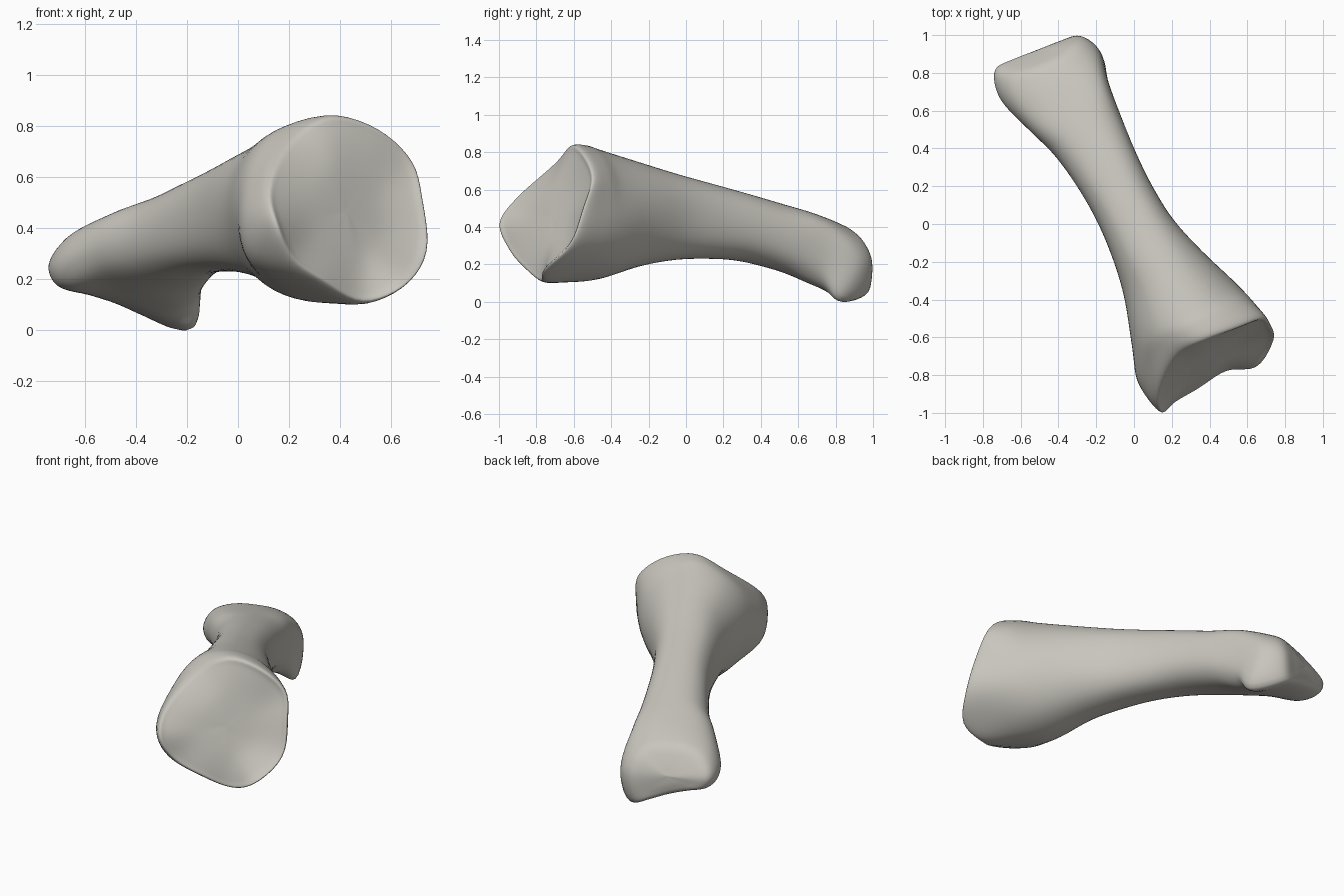
import bpy, bmesh, math
from mathutils import Vector, Matrix

cube = bpy.data.objects.get("Cube")
if cube:
    bpy.data.objects.remove(cube)

STEPS_AROUND, STEPS_ALONG = 5, 7


def spline_point(a, b, c, d, u):
    """Point between b and c on a centripetal spline, which never loops at tight rims."""
    t1 = max((b - a).length, 0.0001) ** 0.5
    t2 = t1 + max((c - b).length, 0.0001) ** 0.5
    t3 = t2 + max((d - c).length, 0.0001) ** 0.5
    t = t1 + (t2 - t1) * u
    ab, bc, cd = a.lerp(b, t / t1), b.lerp(c, u), c.lerp(d, (t - t2) / (t3 - t2))
    return ab.lerp(bc, t / t2).lerp(bc.lerp(cd, (t - t1) / (t3 - t1)), u)


def smooth_path(points, steps, closed):
    n = len(points)
    pick = (lambda i: points[i % n]) if closed else (lambda i: points[min(max(i, 0), n - 1)])
    out = [spline_point(pick(i - 1), pick(i), pick(i + 1), pick(i + 2), k / steps)
           for i in range(n if closed else n - 1) for k in range(steps)]
    return out if closed else out + [points[-1]]


def shaft_ring(along, left, right, top, bottom, power=0.85, tilt=0.0):
    """Rounded section; tilt lowers its underside towards the right."""
    ring = []
    for i in range(12):
        a = math.tau * i / 12
        c, s = (math.copysign(abs(f) ** power, f) for f in (math.cos(a), math.sin(a)))
        side = (left + right) / 2 + c * (right - left) / 2
        z = (top + bottom) / 2 + s * (top - bottom) / 2
        ring.append(Vector((along, side, z - tilt * side * max(0, 0.3 - s))))
    return ring


def scaled(ring, k):
    mid = sum(ring, Vector()) / len(ring)
    return [mid.lerp(p, k) for p in ring]


def cap(ring, k, flatten, face):
    """Ring shrunk about its centre and drawn towards a joint face."""
    out = scaled(ring, k)
    for p in out:
        p.x += (face(p.y, p.z) - p.x) * flatten
    return out


def base_face(side, z):
    return -0.835 + 0.13 * side + 0.3 * (z - 0.45)


def tip_face(side, z):
    return 1.05 - 0.15 * side - 0.6 * max(0, z - 0.25)


# Rims of the two joint ends: (along the shaft, sideways, height)
base_rim = [Vector(p) for p in (
    (-.83, .345, .5), (-.77, .335, .65), (-.745, .2, .775), (-.71, 0, .83),
    (-.70, -.17, .74), (-.85, -.36, .54), (-.94, -.38, .41), (-.92, -.30, .27),
    (-.92, -.15, .18), (-.91, .03, .1), (-.98, .17, .16), (-.90, .325, .3))]
tip_rim = [Vector(p) for p in (
    (.90, .29, .2), (.88, .245, .33), (.88, .14, .4), (.89, 0, .42),
    (.9, -.12, .415), (.93, -.24, .36), (.94, -.295, .25), (.93, -.26, .165),
    (.9, -.13, .13), (.86, 0, .09), (.83, .14, .03), (.79, .25, -.005))]

# Shaft sections, wide at the base and waisted in the middle
shaft = [shaft_ring(*s) for s in (
    (-.55, -.34, .305, .81, .11, 1),
    (-.3, -.245, .23, .74, .18, .95),
    (-.08, -.195, .182, .68, .215),
    (.12, -.172, .174, .63, .222),
    (.32, -.172, .187, .58, .21),
    (.53, -.195, .215, .525, .165, .85, .12),
    (.71, -.245, .245, .475, .115, .7, .3))]

# Swelling behind the base rim, with a lobe low on the left
swell = scaled([a.lerp(b, 0.5) for a, b in zip(base_rim, shaft[0])], 1.03)
for i, push in ((6, 0.04), (7, 0.07), (8, 0.03)):
    swell[i].y -= push

# Shallow base face, shaft and sloping tip face
rings = [cap(base_rim, 0.02, 1, base_face), cap(base_rim, 0.5, 0.9, base_face),
         cap(base_rim, 0.9, 0.25, base_face),
         base_rim, swell, *shaft, tip_rim,
         cap(tip_rim, 0.82, 0.9, tip_face), cap(tip_rim, 0.45, 1, tip_face),
         cap(tip_rim, 0.02, 1, tip_face)]

# Smooth each ring around, then every strand along the length
dense = [smooth_path(r, STEPS_AROUND, True) for r in rings]
strands = [smooth_path(list(s), STEPS_ALONG, False) for s in zip(*dense)]

# Shaft runs diagonally across the ground
turn = Matrix(((-.5, .87, 0), (.87, .5, 0), (0, 0, 1)))
bm = bmesh.new()
grid = [[bm.verts.new(turn @ p) for p in s] for s in strands]
for i, here in enumerate(grid):
    after = grid[(i + 1) % len(grid)]
    for j in range(len(here) - 1):
        bm.faces.new((here[j], after[j], after[j + 1], here[j + 1]))
for end in (0, -1):
    bm.faces.new([s[end] for s in grid])
for _ in range(3):
    bmesh.ops.smooth_vert(bm, verts=bm.verts, factor=0.5, use_axis_x=True, use_axis_y=True, use_axis_z=True)
bmesh.ops.recalc_face_normals(bm, faces=bm.faces)

# Stand on the ground, centred
for axis in range(3):
    low = min(v.co[axis] for v in bm.verts)
    high = max(v.co[axis] for v in bm.verts)
    offset = low if axis == 2 else (low + high) / 2
    for v in bm.verts:
        v.co[axis] -= offset

mesh = bpy.data.meshes.new("bone")
bm.to_mesh(mesh)
bm.free()
mesh.shade_smooth()
bone = bpy.data.objects.new("bone", mesh)
bpy.context.collection.objects.link(bone)

# Warm grey bone colour
colour = (0.58, 0.56, 0.51, 1)
mat = bpy.data.materials.new("warm grey")
mat.use_nodes = True
mat.diffuse_color = colour
mat.node_tree.nodes["Principled BSDF"].inputs["Base Color"].default_value = colour
mesh.materials.append(mat)
